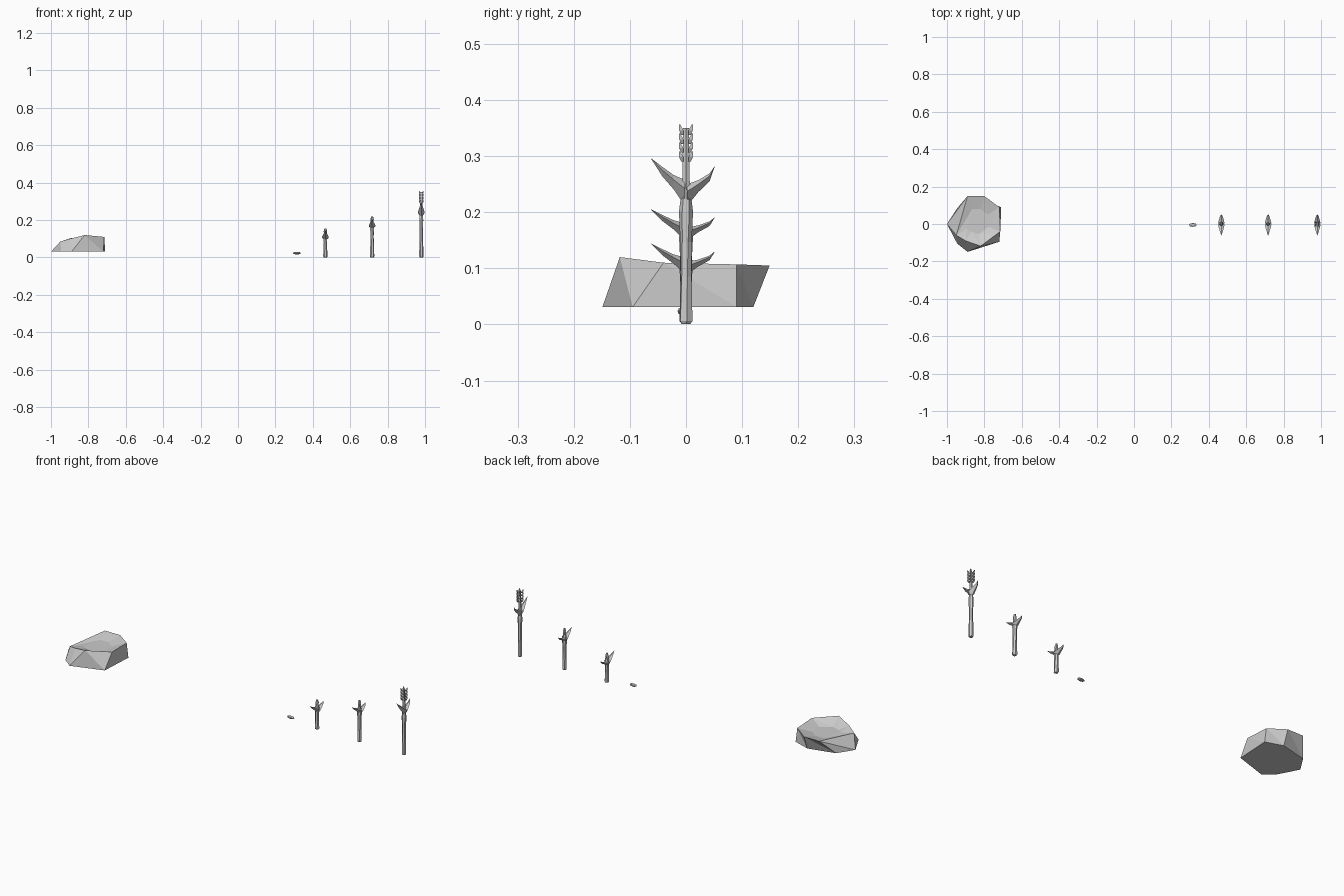
import bpy, bmesh
from math import cos, sin, pi
from mathutils import Vector

if "Cube" in bpy.data.objects:
    bpy.data.objects.remove(bpy.data.objects["Cube"])


def finish(name, bm):
    bmesh.ops.recalc_face_normals(bm, faces=bm.faces)
    me = bpy.data.meshes.new(name)
    bm.to_mesh(me)
    bm.free()
    ob = bpy.data.objects.new(name, me)
    bpy.context.collection.objects.link(ob)
    return ob


def loft(bm, rings, cap_top=True, tris=False):
    """Join equal-length rings of points into a capped skin."""
    rows = [[bm.verts.new(p) for p in r] for r in rings]
    n = len(rows[0])
    for a, b in zip(rows, rows[1:]):
        for i in range(n):
            j = (i + 1) % n
            if tris:
                bm.faces.new((a[i], a[j], b[i]))
                bm.faces.new((a[j], b[j], b[i]))
            else:
                bm.faces.new((a[i], a[j], b[j], b[i]))
    bm.faces.new(rows[0][::-1])
    if cap_top:
        bm.faces.new(rows[-1])


def ring(x, y, z, rx, ry, n=6, turn=0):
    return [(x + rx * cos(turn + 2 * pi * i / n), y + ry * sin(turn + 2 * pi * i / n), z)
            for i in range(n)]


# Soil mound: faceted, flat underneath, with a planting hollow on top
base = [(-1, 0, .031), (-.945, -.105, .031), (-.89, -.149, .031), (-.72, -.095, .031),
        (-.71, .09, .031), (-.80, .12, .031), (-.945, .085, .031)]
rim = [(-.95, -.06, .085), (-.90, -.09, .1), (-.82, -.118, .12), (-.715, -.04, .11),
       (-.72, .09, .107), (-.80, .149, .105), (-.89, .149, .105)]
mid = Vector((-.84, .01, 0))
hollow = []
for p in rim:
    q = mid + (Vector(p) - mid) * .5
    hollow.append((q.x, q.y, .088))
bm = bmesh.new()
loft(bm, [base, rim, hollow], tris=True)
finish("soil_mound", bm)

# Seed
bm = bmesh.new()
loft(bm, [ring(.315, -.005, z, .021 * s, .010 * s, 8)
          for z, s in ((.017, .5), (.02, .9), (.024, 1), (.028, .8), (.030, .4))])
finish("seed", bm)


def stalk(name, x, top, neck):
    """Slightly uneven six-sided stem from the ground up to a thin neck."""
    bm = bmesh.new()
    prof = [(.001, .009, .009), (.006, .012, .0125), (top * .35, .010, .0105),
            (top * .6, .009, .0105), (top * .82, .012, .0125), (top, neck, neck)]
    loft(bm, [ring(x, 0, z, rx, ry, 6, k * .12) for k, (z, rx, ry) in enumerate(prof)])
    finish(name, bm)


def leaf(name, x, side, reach, tip_z, low_z):
    """Pointed leaf with a deep keel, wide at the stem and curving up to its tip."""
    bm = bmesh.new()
    h = tip_z - low_z
    rows = [(.002, low_z, low_z + h * .55, .018), (.022, low_z + h * .35, low_z + h * .65, .013),
            (.042, low_z + h * .62, low_z + h * .82, .007),
            (reach, tip_z - .001, tip_z, .0005)]
    loft(bm, [[(x, side * y, lo), (x + w, side * y, (lo + 2 * hi) / 3),
               (x, side * y, hi), (x - w, side * y, (lo + 2 * hi) / 3)]
              for y, lo, hi, w in rows])
    finish(name, bm)


# Three growth stages: position, stem height, leaf tip height, leaf drop
for k, (x, top, tip, drop) in enumerate(((.467, .133, .144, .055), (.717, .19, .205, .055),
                                         (.98, .245, .296, .085)), 1):
    stalk(f"stalk_{k}", x, top, .007)
    leaf(f"left_leaf_{k}", x, -1, .062, tip, tip - drop)
    leaf(f"right_leaf_{k}", x, 1, .051, tip - .014, tip - drop)

# Pointed sprouts on the two young plants
for k, (x, z0, z1) in enumerate(((.467, .125, .155), (.717, .185, .22)), 1):
    bm = bmesh.new()
    loft(bm, [ring(x, 0, z0, .007, .007), ring(x, 0, (z0 + z1) / 2, .009, .009),
              ring(x, 0, z1, .005, .005)])
    finish(f"sprout_{k}", bm)

# Grain head of the ripe plant: thin neck and four tiers of pointed kernels
bm = bmesh.new()
loft(bm, [ring(.98, 0, .24, .008, .008), ring(.98, 0, .295, .007, .007),
          ring(.98, 0, .350, .006, .006)])
finish("grain_neck", bm)
bm = bmesh.new()
for t in range(4):
    z = .29 + t * .016
    for i in range(4):
        d = Vector((cos(pi / 4 + i * pi / 2), sin(pi / 4 + i * pi / 2), 0))
        loft(bm, [ring(.98 + d.x * r, d.y * r, z + dz, s, s, 4, pi / 4)
                  for r, dz, s in ((.009, 0, .003), (.012, .008, .0055), (.016, .018, .0015))])
finish("grain_kernels", bm)
